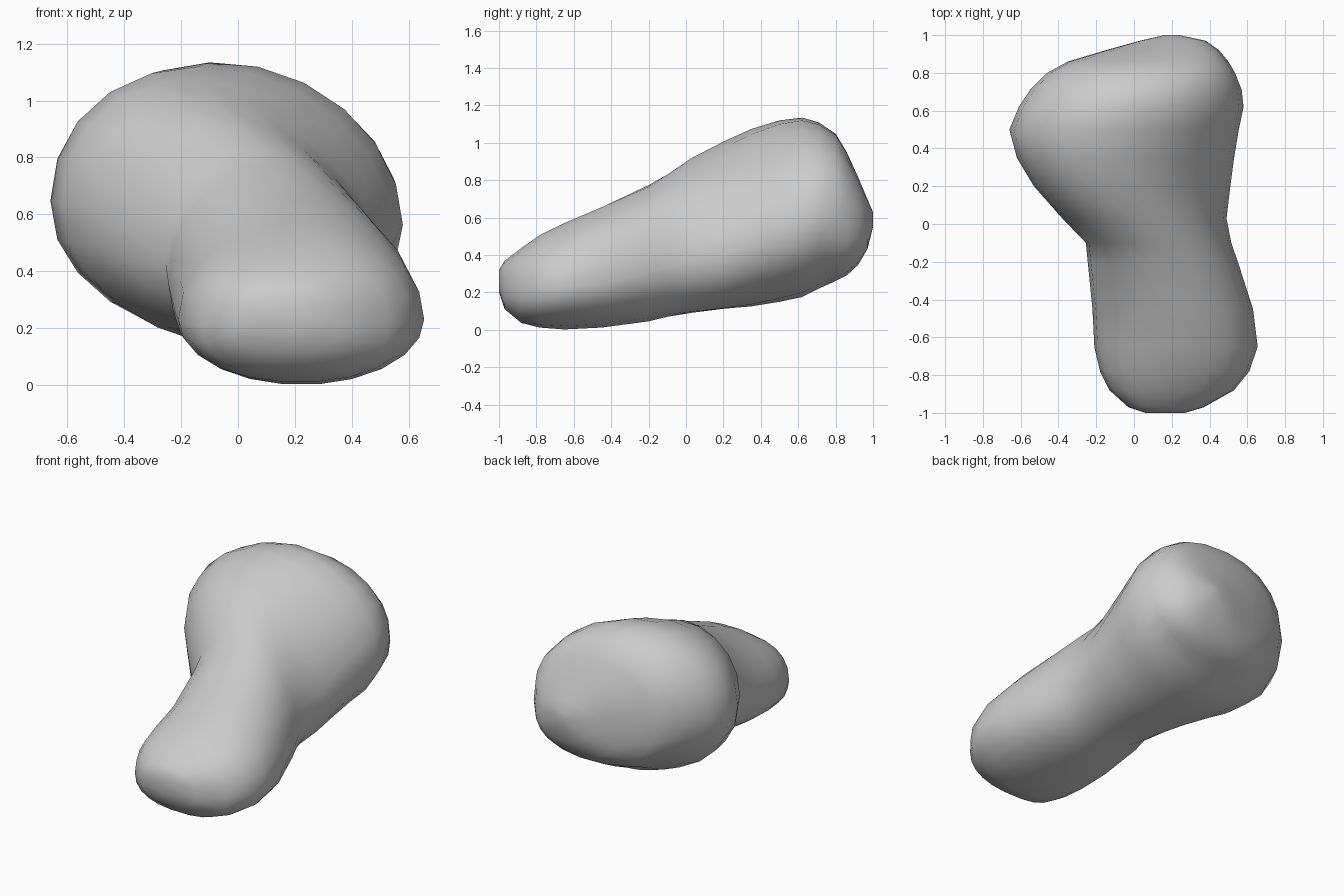
import bpy, bmesh, math

SIDES = 22

# Cross-sections along the body:
# y, left x, right x, bottom z, top z, height share of widest point, lean
SECTIONS = [
    (-1.00, 0.06, 0.27, 0.20, 0.32, 0.48, 0),
    (-0.97, -0.03, 0.37, 0.11, 0.37, 0.46, 0),
    (-0.88, -0.13, 0.53, 0.035, 0.44, 0.43, 0),
    (-0.78, -0.18, 0.61, 0.01, 0.51, 0.42, 0),
    (-0.65, -0.21, 0.655, 0.00, 0.575, 0.40, 0),
    (-0.45, -0.22, 0.63, 0.01, 0.66, 0.37, 0),
    (-0.20, -0.245, 0.55, 0.045, 0.775, 0.38, -0.07),
    (-0.10, -0.255, 0.515, 0.07, 0.83, 0.40, -0.12),
    (0.03, -0.38, 0.49, 0.09, 0.92, 0.43, -0.22),
    (0.20, -0.53, 0.51, 0.11, 1.01, 0.44, -0.26),
    (0.35, -0.62, 0.53, 0.125, 1.075, 0.44, -0.19),
    (0.50, -0.66, 0.555, 0.15, 1.12, 0.44, -0.13),
    (0.62, -0.61, 0.58, 0.175, 1.135, 0.45, -0.1),
    (0.71, -0.55, 0.57, 0.22, 1.11, 0.46, -0.08),
    (0.80, -0.46, 0.535, 0.26, 1.05, 0.48, -0.06),
    (0.86, -0.35, 0.50, 0.29, 0.95, 0.48, -0.05),
    (0.92, -0.15, 0.45, 0.345, 0.82, 0.48, 0),
    (0.97, 0.03, 0.38, 0.43, 0.70, 0.5, 0),
    (1.00, 0.16, 0.24, 0.55, 0.63, 0.5, 0),
]


def ring(bm, y, x0, x1, z0, z1, wide, lean):
    """Leaning egg-shaped outline filling the given extents, squarer at the ends."""
    cx, rx = (x0 + x1) / 2, (x1 - x0) / 2
    zw = z0 + wide * (z1 - z0)
    power = 0.82 if abs(y) > 0.85 else 0.91 if abs(y) > 0.75 else 1.0
    verts = []
    for i in range(SIDES):
        a = 2 * math.pi * i / SIDES
        c, s = (math.copysign(abs(v) ** power, v) for v in (math.cos(a), math.sin(a + lean)))
        z = zw + s * (z1 - zw if s > 0 else zw - z0)
        verts.append(bm.verts.new((cx + rx * c, y, z)))
    return verts


# Body: skin the sections and close both ends
bm = bmesh.new()
rings = [ring(bm, *s) for s in SECTIONS]
for a, b in zip(rings, rings[1:]):
    for i in range(SIDES):
        j = (i + 1) % SIDES
        bm.faces.new((a[i], a[j], b[j], b[i]))
bm.faces.new(rings[0])
bm.faces.new(rings[-1])
bmesh.ops.recalc_face_normals(bm, faces=bm.faces)
for f in bm.faces:
    f.smooth = True

mesh = bpy.data.meshes.new("rounded_body")
bm.to_mesh(mesh)
bm.free()
body = bpy.data.objects.new("rounded_body", mesh)
bpy.context.collection.objects.link(body)
